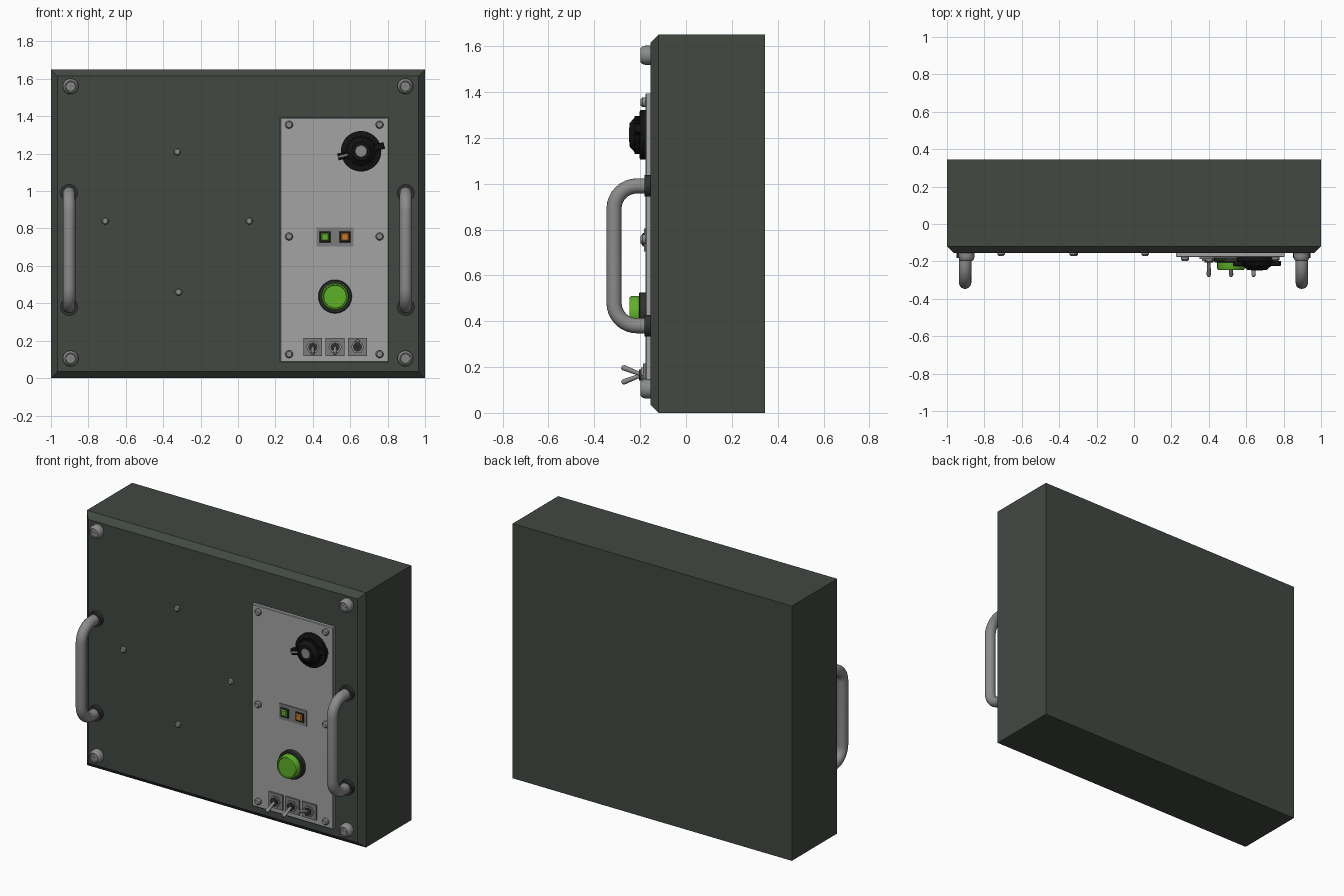
import bpy, bmesh, math
from mathutils import Vector, Matrix

if "Cube" in bpy.data.objects:
    bpy.data.objects.remove(bpy.data.objects["Cube"])

FACE = -0.155      # front face of the case
PANEL = -0.177     # front face of the control panel


def mat(name, r, g, b):
    m = bpy.data.materials.new(name)
    m.diffuse_color = (r, g, b, 1)
    m.use_nodes = True
    m.node_tree.nodes["Principled BSDF"].inputs["Base Color"].default_value = m.diffuse_color
    return m


CASE = mat("dark_green_paint", 0.055, 0.065, 0.055)
STEEL = mat("steel", 0.26, 0.26, 0.26)
PLATE = mat("panel_grey", 0.37, 0.37, 0.37)
MID = mat("mid_grey", 0.2, 0.2, 0.2)
DARK = mat("dark_grey", 0.03, 0.03, 0.03)
BLACK = mat("black", 0.006, 0.006, 0.006)
GREEN = mat("green", 0.11, 0.44, 0.02)
ORANGE = mat("orange", 0.6, 0.2, 0.02)


def finish(name, bm, material, smooth=False):
    bmesh.ops.recalc_face_normals(bm, faces=bm.faces)
    me = bpy.data.meshes.new(name)
    bm.to_mesh(me)
    bm.free()
    me.materials.append(material)
    ob = bpy.data.objects.new(name, me)
    bpy.context.collection.objects.link(ob)
    if smooth:
        bpy.ops.object.select_all(action='DESELECT')
        ob.select_set(True)
        bpy.context.view_layer.objects.active = ob
        bpy.ops.object.shade_smooth_by_angle(angle=math.radians(35))
    return ob


def slab(name, x, z, w, h, y0, y1, material, bevel=0.0, tilt=0.0):
    """Box facing the front, y0 at the back and y1 at the front, front rim chamfered."""
    bm = bmesh.new()
    bmesh.ops.create_cube(bm, size=1)
    bmesh.ops.scale(bm, vec=(w, abs(y1 - y0), h), verts=bm.verts)
    if bevel:
        front = [e for e in bm.edges if all(v.co.y < 0 for v in e.verts)]
        bmesh.ops.bevel(bm, geom=front, offset=bevel, segments=1, affect='EDGES')
    bmesh.ops.rotate(bm, matrix=Matrix.Rotation(tilt, 3, 'Y'), verts=bm.verts)
    bmesh.ops.translate(bm, vec=(x, (y0 + y1) / 2, z), verts=bm.verts)
    return finish(name, bm, material)


def turned(name, x, z, y0, profile, material, n=32):
    """Revolve (radius, height) pairs about an axis pointing out of the front."""
    bm = bmesh.new()
    rings = [[bm.verts.new((x + r * math.cos(2 * math.pi * i / n), y0 - h,
                            z + r * math.sin(2 * math.pi * i / n))) for i in range(n)]
             for r, h in profile]
    for a, b in zip(rings, rings[1:]):
        for i in range(n):
            bm.faces.new((a[i], a[(i + 1) % n], b[(i + 1) % n], b[i]))
    bm.faces.new(rings[0])
    bm.faces.new(rings[-1])
    return finish(name, bm, material, n > 8)


def tube(name, path, radii, material, n=20):
    """Sweep a circle along a path lying in a plane of constant x."""
    bm = bmesh.new()
    pts = [Vector(p) for p in path]
    rings = []
    for k, p in enumerate(pts):
        t = (pts[min(k + 1, len(pts) - 1)] - pts[max(k - 1, 0)]).normalized()
        u = Vector((1, 0, 0))
        v = t.cross(u)
        rings.append([bm.verts.new(p + radii[k] * (u * math.cos(2 * math.pi * i / n)
                      + v * math.sin(2 * math.pi * i / n))) for i in range(n)])
    for a, b in zip(rings, rings[1:]):
        for i in range(n):
            bm.faces.new((a[i], a[(i + 1) % n], b[(i + 1) % n], b[i]))
    bm.faces.new(rings[0])
    bm.faces.new(rings[-1])
    return finish(name, bm, material, True)


def screw(name, x, z, y0, r, h):
    turned(name, x, z, y0, [(r, 0), (r, h * 0.6), (r * 0.7, h)], STEEL, 16)


# case with chamfered front rim
slab("case", 0, 0.825, 2, 1.65, 0.345, FACE, CASE, bevel=0.036)

# handles with dark collars, and the large corner bolts
R, OUT, ZLO, ZHI = 0.1, -0.314, 0.38, 0.99
arc = [math.radians(90 * i / 8) for i in range(9)]
for side, s in (("left", -1), ("right", 1)):
    x = 0.9 * s - 0.003
    upper = [(x, OUT + R - R * math.sin(a), ZHI - R + R * math.cos(a)) for a in arc]
    lower = [(x, OUT + R - R * math.cos(a), ZLO + R - R * math.sin(a)) for a in arc]
    path = [(x, FACE + 0.01, ZHI)] + upper + lower + [(x, FACE + 0.01, ZLO)]
    tube(side + "_handle", path, [0.033] * len(path), STEEL)
    for z in (ZLO, ZHI):
        turned(side + "_handle_collar", x, z, FACE, [(0.047, 0), (0.047, 0.026)], DARK)
    for z in (0.105, 1.56):
        bx = 0.895 * s
        turned(side + "_corner_bolt", bx, z, FACE,
               [(0.042, 0), (0.042, 0.022), (0.038, 0.036), (0.03, 0.044),
                (0.026, 0.044), (0.024, 0.039)], STEEL)
        for w, h in ((0.034, 0.007), (0.007, 0.034)):
            slab(side + "_bolt_cross", bx, z, w, h, FACE - 0.036, FACE - 0.0405, MID)

# rivets on the case face
for x, z in ((-0.325, 1.21), (-0.71, 0.84), (0.06, 0.84), (-0.318, 0.46)):
    screw("case_rivet", x, z, FACE, 0.019, 0.015)

# control panel and its screws
slab("control_panel", 0.515, 0.739, 0.58, 1.308, FACE, PANEL, PLATE, bevel=0.004)
for x in (0.273, 0.757):
    for z in (0.128, 0.757, 1.355):
        screw("panel_screw", x, z, PANEL, 0.021, 0.021)

# rotary knob: knurled skirt, pointer bar, stepped hub and metal cap
KX, KZ, TILT = 0.658, 1.213, math.radians(-14)
turned("knob_skirt", KX, KZ, PANEL, [(0.108, 0), (0.108, 0.022), (0.1, 0.026)], BLACK, 48)
for i in range(24):
    a = 2 * math.pi * i / 24
    slab("knob_grip", KX + 0.077 * math.cos(a), KZ + 0.077 * math.sin(a),
         0.012, 0.012, PANEL - 0.022, PANEL - 0.048, BLACK, tilt=-a)
turned("knob_hub", KX, KZ, PANEL - 0.02, [(0.077, 0), (0.077, 0.026), (0.05, 0.05)], BLACK)
slab("knob_pointer", KX, KZ, 0.255, 0.036, PANEL - 0.02, PANEL - 0.048, BLACK,
     bevel=0.003, tilt=TILT)
slab("pointer_mark", KX - 0.098 * math.cos(TILT), KZ + 0.098 * math.sin(TILT),
     0.06, 0.008, PANEL - 0.047, PANEL - 0.05, STEEL, tilt=TILT)
turned("knob_cap", KX, KZ, PANEL - 0.04, [(0.038, 0), (0.038, 0.026), (0.03, 0.032)], STEEL)

# indicator lamps on a small plate
slab("lamp_plate", 0.519, 0.755, 0.197, 0.1, PANEL, PANEL - 0.006, MID)
for name, x, m in (("green_lamp", 0.465, GREEN), ("orange_lamp", 0.572, ORANGE)):
    slab(name + "_bezel", x, 0.755, 0.058, 0.058, PANEL, PANEL - 0.014, DARK, bevel=0.004)
    slab(name, x, 0.755, 0.043, 0.043, PANEL, PANEL - 0.022, m, bevel=0.006)

# large push button
turned("button_collar", 0.519, 0.436, PANEL, [(0.09, 0), (0.09, 0.024), (0.084, 0.029)], DARK)
turned("push_button", 0.519, 0.436, PANEL - 0.02,
       [(0.074, 0), (0.074, 0.04), (0.069, 0.049), (0.063, 0.05), (0.06, 0.046)], GREEN)

# toggle switches: two down, one up
for x, s in ((0.4, -1), (0.519, -1), (0.639, 1)):
    z = 0.166
    slab("toggle_plate", x, z, 0.1, 0.098, PANEL, PANEL - 0.01, MID)
    turned("toggle_nut", x, z, PANEL, [(0.036, 0), (0.036, 0.02)], STEEL, 6)
    turned("toggle_bush", x, z, PANEL, [(0.024, 0), (0.024, 0.028)], DARK, 20)
    tube("toggle_lever", [(x, PANEL - 0.015, z), (x, -0.272, z + 0.031 * s),
                          (x, -0.281, z + 0.034 * s)], [0.008, 0.012, 0.007], STEEL, 12)
